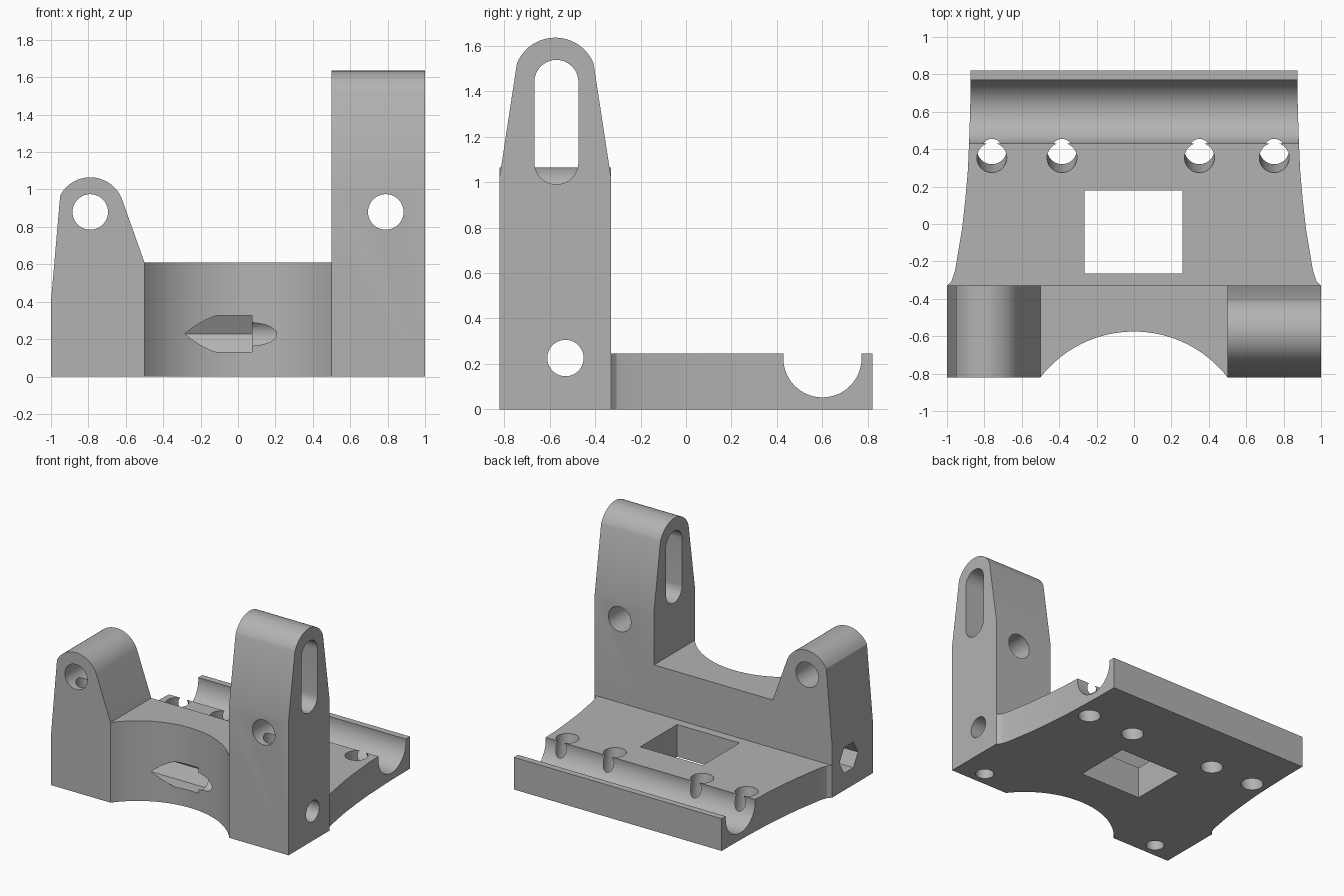
import bpy, bmesh, math
from mathutils import Vector

cube = bpy.data.objects.get("Cube")
if cube:
    bpy.data.objects.remove(cube, do_unlink=True)

grey = bpy.data.materials.new("plain grey")
grey.use_nodes = True
COLOUR = (0.45, 0.45, 0.45, 1)
grey.diffuse_color = COLOUR
grey.node_tree.nodes["Principled BSDF"].inputs["Base Color"].default_value = COLOUR

FRONT, WALL_BACK, BACK = -0.82, -0.33, 0.82
PLACE = {"x": lambda a, b, t: (t, a, b),
         "y": lambda a, b, t: (a, t, b),
         "z": lambda a, b, t: (a, b, t)}


def prism(name, profile, axis, lo, hi, shift=(0, 0)):
    """Extrude a closed profile along an axis; shift slants the far end."""
    bm = bmesh.new()
    near = [bm.verts.new(PLACE[axis](a, b, lo)) for a, b in profile]
    far = [bm.verts.new(PLACE[axis](a + shift[0], b + shift[1], hi)) for a, b in profile]
    bm.faces.new(near)
    bm.faces.new(far)
    n = len(profile)
    for i in range(n):
        j = (i + 1) % n
        bm.faces.new((near[i], near[j], far[j], far[i]))
    bmesh.ops.recalc_face_normals(bm, faces=bm.faces)
    mesh = bpy.data.meshes.new(name)
    bm.to_mesh(mesh)
    bm.free()
    mesh.materials.append(grey)
    ob = bpy.data.objects.new(name, mesh)
    bpy.context.collection.objects.link(ob)
    return ob


def arc(cx, cy, r, start, end, steps):
    angles = [math.radians(start + (end - start) * i / steps) for i in range(steps + 1)]
    return [(cx + r * math.cos(t), cy + r * math.sin(t)) for t in angles]


def circle(cx, cy, r, sides=40):
    return arc(cx, cy, r, 0, 360, sides)[:-1]


def combine(target, other, operation):
    mod = target.modifiers.new(operation.lower(), "BOOLEAN")
    mod.operation, mod.solver, mod.object = operation, "EXACT", other
    bpy.context.view_layer.objects.active = target
    bpy.ops.object.modifier_apply(modifier=mod.name)
    bpy.data.objects.remove(other, do_unlink=True)


# Front wall with a concave round face
R = 0.633
half = math.degrees(math.asin(0.5 / R))
hollow = arc(0, -0.575 - R, R, 90 + half, 90 - half, 40)
hollow[0], hollow[-1] = (-0.5, FRONT), (0.5, FRONT)
wall = [(-0.6, WALL_BACK), (-0.6, FRONT)] + hollow + [(0.6, FRONT), (0.6, WALL_BACK)]
bracket = prism("bracket_body", wall, "z", 0, 0.61)

# Base plate with flared sides
side = [(0.9, -0.45), (1.0, -0.45), (1.0, WALL_BACK), (0.975, -0.305), (0.957, -0.25),
        (0.94, -0.15), (0.92, -0.03), (0.903, 0.12), (0.888, 0.29), (0.88, 0.48), (0.875, 0.66), (0.875, BACK)]
plate = side + [(-x, y) for x, y in reversed(side)]
combine(bracket, prism("base_plate", plate, "z", 0, 0.245), "UNION")

# Short tower, rounded across x
short = [(-1, 0), (-0.5, 0), (-0.5, 0.61)] + arc(-0.79, 0.883, 0.182, 22, 152, 24) + [(-1, 0.4)]
combine(bracket, prism("short_tower", short, "y", FRONT, WALL_BACK), "UNION")

# Tall tower, rounded across y
tall = [(FRONT, 0), (WALL_BACK, 0), (WALL_BACK, 1.02)] + arc(-0.575, 1.453, 0.182, 22, 158, 24) + [(FRONT, 1.02)]
combine(bracket, prism("tall_tower", tall, "x", 0.5, 1), "UNION")

# Openings
cuts = [
    prism("rod_channel", circle(0.6, 0.225, 0.172, 56), "x", -1.2, 1.2),
    prism("window", [(-0.265, -0.265), (0.26, -0.265), (0.26, 0.18), (-0.265, 0.18)], "z", -0.1, 0.5),
    prism("tower_slot", arc(-0.57, 1.44, 0.097, 0, 180, 20) + arc(-0.57, 1.087, 0.097, 180, 360, 20),
          "x", 0.3, 1.2),
    prism("cross_bore", circle(-0.53, 0.226, 0.08), "x", -0.5, 1.2),
    prism("hex_pocket", circle(-0.53, 0.228, 0.112, 6), "x", -1.2, 0.075),
]
for x in (-0.79, 0.79):
    cuts.append(prism("pivot_hole", circle(x, 0.88, 0.095), "y", -1, -0.2))
    cuts.append(prism("screw_hole", circle(x, -0.71, 0.065, 32), "z", -0.1, 0.86))
for x in (-0.76, -0.385, 0.35, 0.75):
    cuts.append(prism("slanted_hole", circle(x, 0.418, 0.08), "z", -0.1, 0.345, (0, -0.082)))
for cutter in cuts:
    combine(bracket, cutter, "DIFFERENCE")

# Smooth the rounds, keep the edges sharp
bpy.ops.object.select_all(action="DESELECT")
bracket.select_set(True)
bpy.context.view_layer.objects.active = bracket
bpy.ops.object.shade_smooth_by_angle(angle=math.radians(25))
